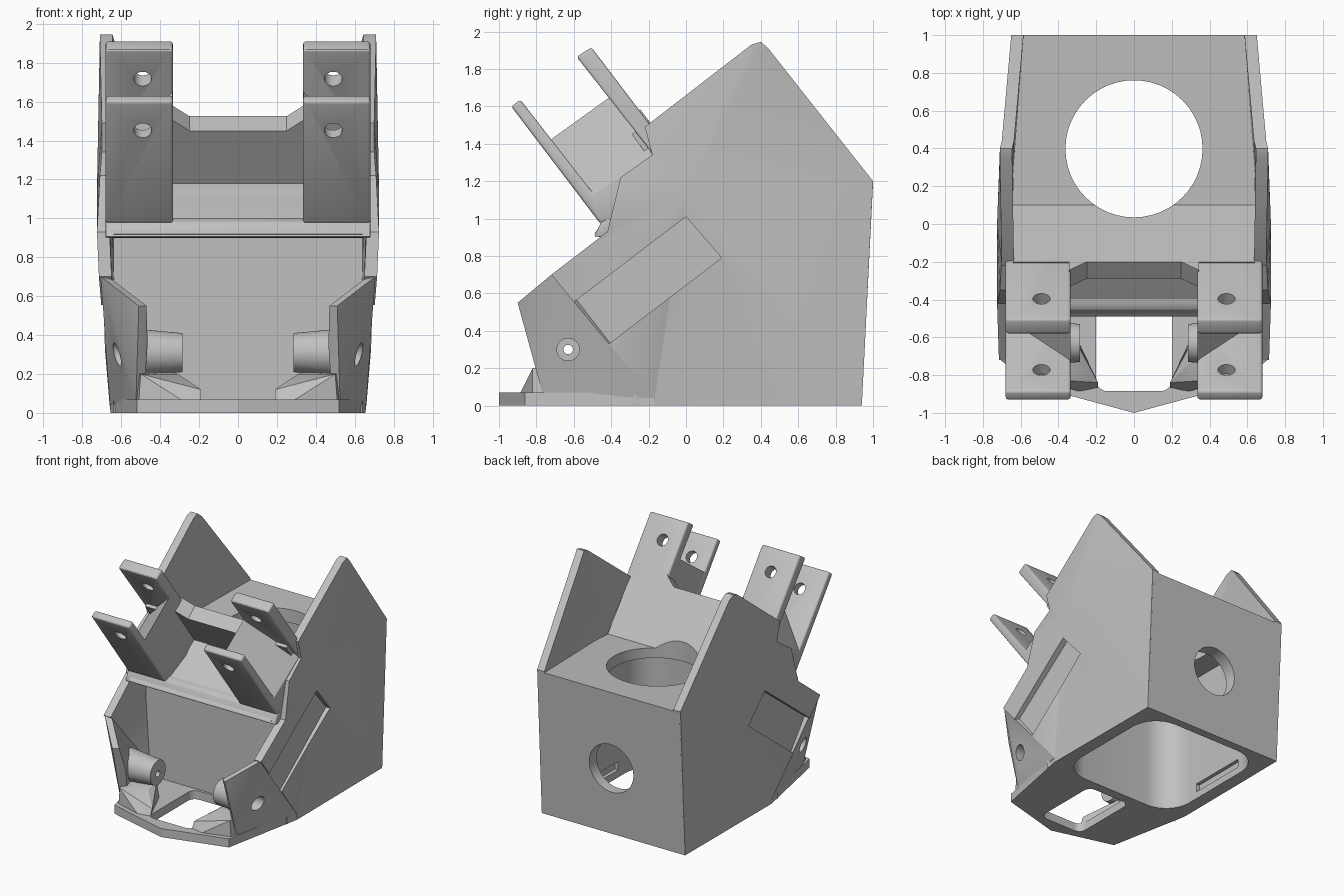
import bpy, bmesh, math
from mathutils import Vector, Matrix

cube = bpy.data.objects.get("Cube")
if cube:
    bpy.data.objects.remove(cube)

TONE = (0.53, 0.53, 0.53, 1)
grey = bpy.data.materials.new("plain grey")
grey.use_nodes = True
grey.diffuse_color = TONE
grey.node_tree.nodes["Principled BSDF"].inputs["Base Color"].default_value = TONE


def finish(name, bm):
    bmesh.ops.recalc_face_normals(bm, faces=bm.faces)
    mesh = bpy.data.meshes.new(name)
    bm.to_mesh(mesh)
    bm.free()
    mesh.materials.append(grey)
    ob = bpy.data.objects.new(name, mesh)
    bpy.context.collection.objects.link(ob)
    return ob


def prism(name, outline, lo, hi, axis="x"):
    """Extrude a 2D outline: (y, z) along x, or (x, y) along z."""
    bm = bmesh.new()
    put = (lambda p, t: (t, *p)) if axis == "x" else (lambda p, t: (*p, t))
    ends = [[bm.verts.new(put(p, t)) for p in outline] for t in (lo, hi)]
    for ring in ends:
        bm.faces.new(ring)
    n = len(outline)
    for i in range(n):
        j = (i + 1) % n
        bm.faces.new((ends[0][i], ends[0][j], ends[1][j], ends[1][i]))
    return finish(name, bm)


def hull(name, points):
    bm = bmesh.new()
    for p in points:
        bm.verts.new(p)
    bmesh.ops.convex_hull(bm, input=bm.verts)
    return finish(name, bm)


def tube(name, centre, direction, length, r1, r2=None):
    bm = bmesh.new()
    turn = Vector(direction).to_track_quat("Z", "Y").to_matrix().to_4x4()
    bmesh.ops.create_cone(bm, cap_ends=True, segments=48, radius1=r1, radius2=r2 or r1,
                          depth=length, matrix=Matrix.Translation(centre) @ turn)
    return finish(name, bm)


def rounded(x, y0, y1, r):
    """Rounded rectangle outline, symmetric in x."""
    corners = [(x - r, y1 - r), (r - x, y1 - r), (r - x, y0 + r), (x - r, y0 + r)]
    return [(cx + r * math.cos(a), cy + r * math.sin(a))
            for k, (cx, cy) in enumerate(corners)
            for a in [math.pi / 2 * (k + i / 8) for i in range(9)]]


def bake(ob, cutters=(), mirror=False, bevel=0):
    """Cut, soften and mirror, then keep the result as plain mesh."""
    if bevel:
        m = ob.modifiers.new("bevel", "BEVEL")
        m.width, m.segments, m.limit_method = bevel, 3, "ANGLE"
    for c in cutters:
        m = ob.modifiers.new("cut", "BOOLEAN")
        m.object, m.operation, m.solver = c, "DIFFERENCE", "EXACT"
    if mirror:
        ob.modifiers.new("mirror", "MIRROR").use_axis[0] = True
    bpy.context.view_layer.update()
    mesh = bpy.data.meshes.new_from_object(ob.evaluated_get(bpy.context.evaluated_depsgraph_get()))
    ob.modifiers.clear()
    ob.data = mesh
    for c in cutters:
        c.hide_render = True
        bpy.data.objects.remove(c)
    bpy.ops.object.select_all(action="DESELECT")
    ob.select_set(True)
    bpy.context.view_layer.objects.active = ob
    bpy.ops.object.shade_smooth_by_angle(angle=math.radians(30))
    return ob


# Hollow main housing with deck, cross wall and sloping front shelf
cavity = rounded(0.545, -0.22, 0.87, 0.23)
core = prism("housing", [
    (0.94, 0), (1, 1.19), (0.1, 1.15), (-0.2, 1.525), (-0.29, 1.45), (-0.09, 1.18),
    (-0.15, 1.14), (-0.2, 1.09), (-0.44, 0.98), (-0.49, 0.92), (-0.43, 0.9),
    (-0.28, 0.9), (-0.28, 0)], -0.64, 0.64)
cuts = [prism("cavity", cavity, -0.1, 1.07, "z"),
        tube("deck_hole", (0, 0.398, 1.2), (0, 0, 1), 0.8, 0.363),
        tube("back_hole", (0, 0.92, 0.55), (0, 1, 0), 0.4, 0.2)]
for s in (-1, 1):
    cuts.append(prism("slot", [(0.1, 0.06), (0.6, 0.06), (0.6, 0.13), (0.1, 0.13)],
                      min(s * 0.5, s * 0.575), max(s * 0.5, s * 0.575)))
bake(core, cuts)

# Flared side walls, faceted around one high point
rim = [(0.65, 0.94, 0), (0.65, 1, 1.2), (0.7, 0.44, 1.91), (0.71, 0.4, 1.945), (0.71, 0.35, 1.93),
       (0.7, -0.22, 1.49), (0.7, -0.18, 1.34), (0.71, -0.35, 1.22), (0.725, -0.42, 0.93),
       (0.715, -0.72, 0.7), (0.66, -0.17, 0.04), (0.655, -0.17, 0)]
bm = bmesh.new()
rings = []
for inset in (0, 0.065):
    hub = bm.verts.new((0.725 - inset, 0, 1.15))
    ring = [bm.verts.new((x - inset, y, z)) for x, y, z in rim]
    for i in range(len(ring)):
        bm.faces.new((hub, ring[i - 1], ring[i]))
    rings.append(ring)
for i in range(len(rim)):
    bm.faces.new((rings[0][i - 1], rings[0][i], rings[1][i], rings[1][i - 1]))
wall = finish("side_walls", bm)
recess = hull("recess", [(x, y + dy, z + dz) for x, dy, dz in ((0.665, 0, 0), (0.9, 0, 0))
                         for y, z in ((-0.63, 0.53), (0, 1.01), (0.19, 0.79), (-0.45, 0.302))])
bake(wall, [recess], mirror=True)

# Pointed floor plate with a front opening
floor = prism("floor_plate", [(0, -1), (0.52, -0.86), (0.655, -0.17), (0.6, -0.12),
                              (-0.6, -0.12), (-0.655, -0.17), (-0.52, -0.86)], 0, 0.07, "z")
bake(floor, [prism("floor_opening", rounded(0.2, -0.885, -0.3, 0.06), -0.1, 0.2, "z"),
             prism("cavity_mouth", cavity, -0.1, 0.2, "z")])

# Angled front cheeks with a countersunk screw hole
outer = [(0.705, -0.72, 0.7), (0.658, -0.17, 0.04), (0.525, -0.76, 0.04),
         (0.505, -0.82, 0.35), (0.51, -0.9, 0.55)]
cheek = hull("front_cheeks", outer + [(x - 0.04, y + 0.03, z) for x, y, z in outer])
bake(cheek, [tube("cheek_hole", (0.6, -0.63, 0.3), (1, 0, 0), 0.5, 0.06)], mirror=True)

# Screw bosses inside the cheeks
boss = tube("screw_bosses", (0.42, -0.63, 0.31), (1, 0, 0), 0.27, 0.1, 0.125)
bake(boss, [tube("bore", (0.4, -0.63, 0.3), (1, 0, 0), 0.6, 0.025),
            tube("sink", (0.57, -0.63, 0.3), (1, 0, 0), 0.2, 0.06)], mirror=True)

# Feet joining bosses and cheeks to the floor
foot = hull("boss_feet", [(0.19, -0.87, 0.06), (0.19, -0.84, 0.12), (0.28, -0.89, 0.06),
                          (0.51, -0.82, 0.06), (0.56, -0.55, 0.06), (0.33, -0.55, 0.06),
                          (0.33, -0.58, 0.21), (0.31, -0.72, 0.2), (0.5, -0.82, 0.2),
                          (0.55, -0.58, 0.21)])
bake(foot, mirror=True)

# Forked hinge brackets with pin holes
bracket = prism("hinge_brackets", [
    (-0.935, 1.6), (-0.885, 1.635), (-0.5, 1.14), (-0.18, 1.35), (-0.585, 1.865),
    (-0.505, 1.915), (0.05, 1.185), (-0.1, 1.15), (-0.3, 1.0), (-0.46, 0.975)], 0.335, 0.68)
bake(bracket, [tube("pin_hole", (0.49, -0.605, 1.615), (0, 0.8, 0.6), 1, 0.046)],
     mirror=True, bevel=0.015)

# Ramped wedges filling the forks, high on the inner side
wedge = hull("fork_wedges", [(0.337, -0.74, 1.41), (0.337, -0.4, 1.655),
                             (0.337, -0.51, 1.12), (0.337, -0.17, 1.33),
                             (0.675, -0.51, 1.13), (0.675, -0.17, 1.35)])
bake(wedge, mirror=True)

# Corner webs between the cross wall and brackets
web = hull("corner_webs", [(x, y, z) for y0, z0 in ((-0.2, 1.525), (-0.29, 1.45))
                           for x, y, z in ((0.345, y0 - 0.045, z0 + 0.06), (0.345, y0, z0),
                                           (0.25, y0, z0), (0.3, y0 - 0.012, z0 + 0.016))])
bake(web, mirror=True)

# Front lip under the brackets
lip = prism("front_lip", [(-0.49, 0.905), (-0.44, 0.9), (-0.3, 1.0), (-0.42, 1.0), (-0.455, 0.98)],
            -0.68, 0.68)
bake(lip, bevel=0.006)
